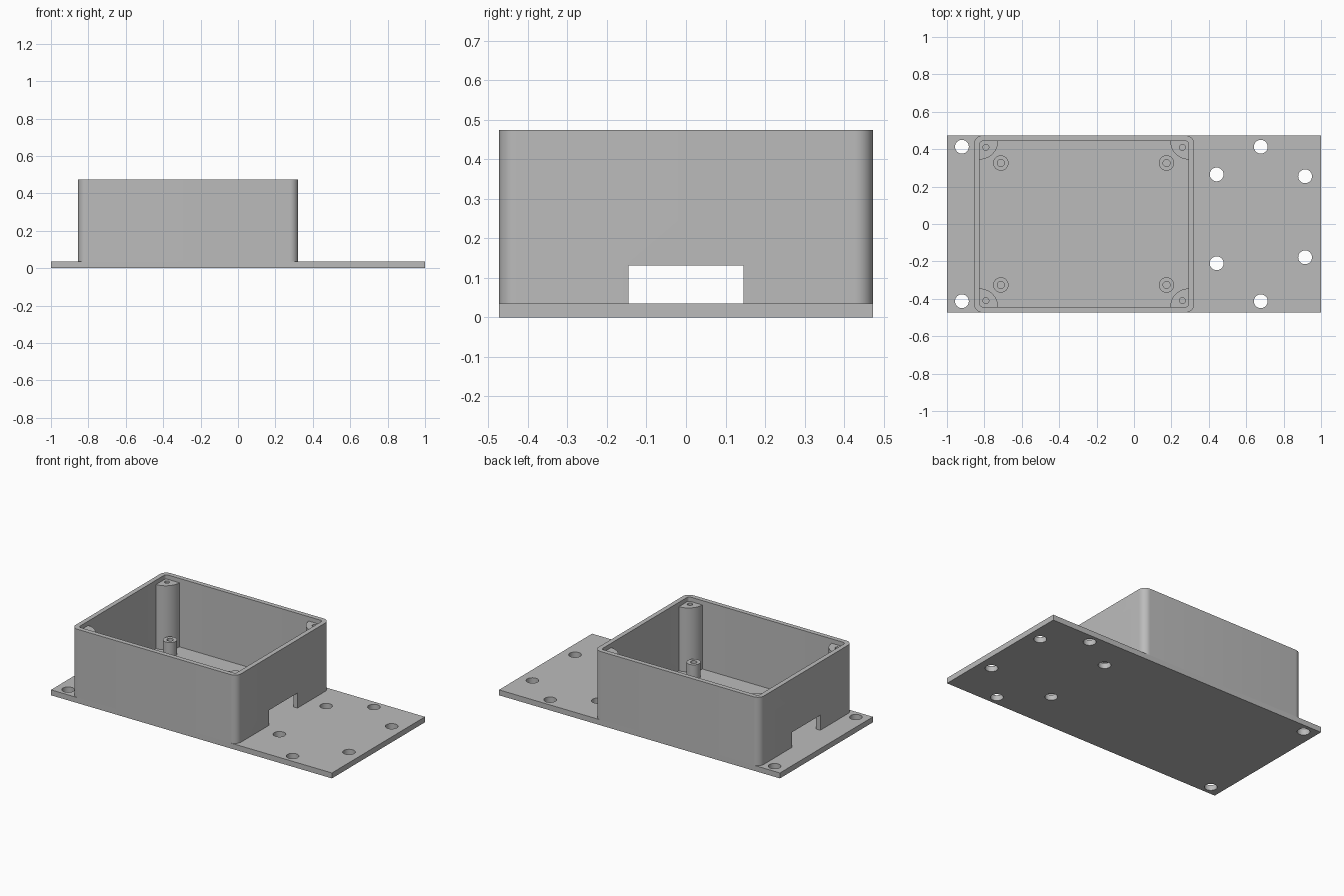
import bpy, bmesh
from math import cos, sin, pi
from mathutils import Vector

cube = bpy.data.objects.get("Cube")
if cube:
    bpy.data.objects.remove(cube, do_unlink=True)

# Single plain grey plastic
grey = bpy.data.materials.new("grey plastic")
grey.use_nodes = True
grey.diffuse_color = (0.5, 0.5, 0.5, 1)
grey.node_tree.nodes["Principled BSDF"].inputs["Base Color"].default_value = grey.diffuse_color

PLATE_TOP, RIM = 0.035, 0.475
HALF_Y, WALL = 0.473, 0.03
X0, X1 = -0.855, 0.322


def arc(x, y, r, start=0, sweep=2 * pi, n=32):
    """Points along an arc; a full circle leaves out its repeated end point."""
    count = n if sweep >= 2 * pi else n + 1
    return [(x + r * cos(start + sweep * i / n), y + r * sin(start + sweep * i / n))
            for i in range(count)]


def rectangle(x0, x1, y0, y1, r=0):
    if not r:
        return [(x0, y0), (x1, y0), (x1, y1), (x0, y1)]
    corners = [(x1 - r, y1 - r), (x0 + r, y1 - r), (x0 + r, y0 + r), (x1 - r, y0 + r)]
    return [p for k, (x, y) in enumerate(corners) for p in arc(x, y, r, k * pi / 2, pi / 2, 10)]


def extrude(name, outlines, z0, z1):
    """Fill the outlines (inner ones become holes) and raise them from z0 to z1."""
    bm = bmesh.new()
    for points in outlines:
        verts = [bm.verts.new((x, y, z0)) for x, y in points]
        for a, b in zip(verts, verts[1:] + verts[:1]):
            bm.edges.new((a, b))
    bmesh.ops.triangle_fill(bm, edges=bm.edges[:], use_beauty=True, normal=Vector((0, 0, 1)))
    raised = bmesh.ops.extrude_face_region(bm, geom=bm.faces[:], use_keep_orig=True)["geom"]
    bmesh.ops.translate(bm, vec=(0, 0, z1 - z0),
                        verts=[v for v in raised if isinstance(v, bmesh.types.BMVert)])
    bmesh.ops.recalc_face_normals(bm, faces=bm.faces[:])
    mesh = bpy.data.meshes.new(name)
    bm.to_mesh(mesh)
    bm.free()
    mesh.materials.append(grey)
    obj = bpy.data.objects.new(name, mesh)
    bpy.context.collection.objects.link(obj)
    return obj


def smooth(obj):
    bpy.ops.object.select_all(action="DESELECT")
    obj.select_set(True)
    bpy.context.view_layer.objects.active = obj
    bpy.ops.object.shade_smooth_by_angle(angle=pi / 6)


# Mounting plate with its screw holes
holes = [(-0.92, 0.413), (-0.92, -0.413), (0.678, 0.413), (0.678, -0.413),
         (0.442, 0.265), (0.442, -0.21), (0.915, 0.255), (0.915, -0.178)]
smooth(extrude("mounting_plate",
               [rectangle(-1, 1, -HALF_Y, HALF_Y)] + [arc(x, y, 0.037) for x, y in holes],
               0, PLATE_TOP))

# Box walls, with a cable slot through both end walls
ix0, ix1, iy = X0 + WALL, X1 - WALL, HALF_Y - WALL
walls = extrude("box_walls", [rectangle(X0, X1, -HALF_Y, HALF_Y, 0.045),
                              rectangle(ix0, ix1, -iy, iy, 0.015)], PLATE_TOP, RIM)
cutter = extrude("slot_cutter", [rectangle(-0.95, 0.45, -0.145, 0.145)], 0, 0.132)
cut = walls.modifiers.new("cable slots", "BOOLEAN")
cut.operation, cut.solver, cut.object = "DIFFERENCE", "EXACT", cutter
bpy.context.view_layer.objects.active = walls
bpy.ops.object.modifier_apply(modifier=cut.name)
bpy.data.objects.remove(cutter, do_unlink=True)
smooth(walls)

# Quarter-round lid posts in the corners and round standoffs on the floor
for sx, side in ((1, "left"), (-1, "right")):
    for sy, end in ((-1, "front"), (1, "back")):
        cx, cy = (ix1 if sx > 0 else ix0), sy * iy
        quarter = [(cx - sx * x, cy - sy * y) for x, y in arc(0, 0, 0.098, 0, pi / 2, 16)]
        # tuck the square corner slightly into the wall
        t = 0.006
        outline = ([(cx + sx * t, cy + sy * t), (quarter[0][0], cy + sy * t)] + quarter
                   + [(cx + sx * t, quarter[-1][1])])
        screw = arc(cx - sx * 0.033, cy - sy * 0.033, 0.016, n=20)
        smooth(extrude(f"lid_post_{end}_{side}", [outline, screw], PLATE_TOP, 0.447))

        px, py = (0.174 if sx > 0 else -0.712), sy * 0.326
        smooth(extrude(f"standoff_{end}_{side}", [arc(px, py, 0.041), arc(px, py, 0.019, n=20)],
                       PLATE_TOP, 0.13))
